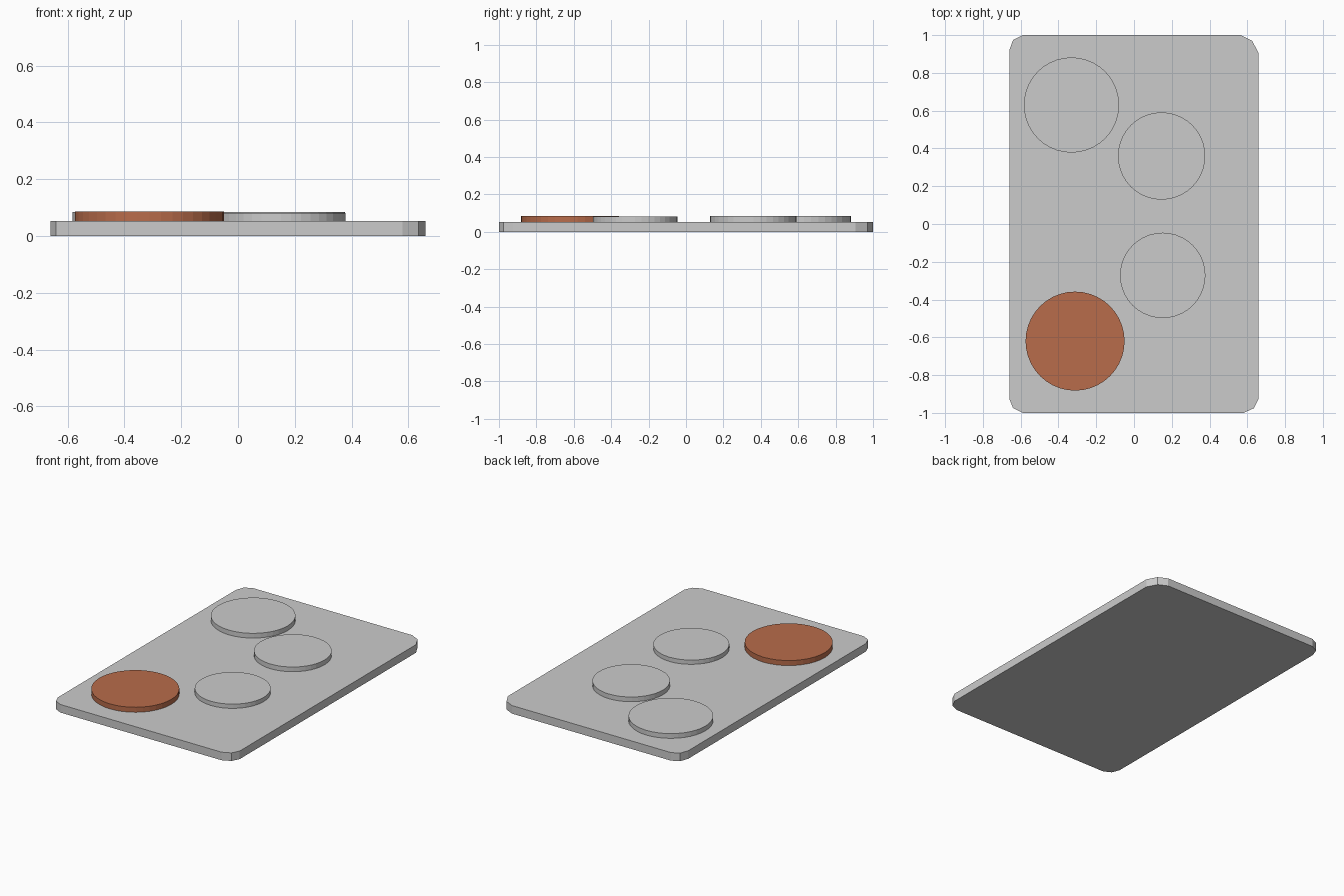
import bpy, bmesh

if "Cube" in bpy.data.objects:
    bpy.data.objects.remove(bpy.data.objects["Cube"])

SLAB_TOP = 0.053


def slab(name, outline, height):
    """Extrude a flat outline upward into a closed plate."""
    bm = bmesh.new()
    face = bm.faces.new([bm.verts.new((x, y, 0)) for x, y in outline])
    top = bmesh.ops.extrude_face_region(bm, geom=[face])["geom"]
    for v in top:
        if isinstance(v, bmesh.types.BMVert):
            v.co.z = height
    bmesh.ops.recalc_face_normals(bm, faces=bm.faces)
    mesh = bpy.data.meshes.new(name)
    bm.to_mesh(mesh)
    bm.free()
    obj = bpy.data.objects.new(name, mesh)
    bpy.context.collection.objects.link(obj)
    return obj


def disc(name, x, y, radius, top):
    """Low round plate resting on the slab."""
    low = SLAB_TOP - 0.003
    bpy.ops.mesh.primitive_cylinder_add(vertices=40, radius=radius, depth=top - low,
                                        location=(x, y, (top + low) / 2))
    obj = bpy.context.object
    obj.name = name
    return obj


# Cooktop plate with slightly uneven clipped corners
slab("cooktop_plate", [
    (-0.66, -0.925), (-0.64, -0.975), (-0.59, -1.0),
    (0.58, -1.0), (0.635, -0.975), (0.66, -0.925),
    (0.66, 0.905), (0.625, 0.97), (0.565, 1.0),
    (-0.59, 1.0), (-0.64, 0.975), (-0.66, 0.92)], SLAB_TOP)

# Cold burners
disc("burner_back_left", -0.331, 0.63, 0.252, 0.084)
disc("burner_back_right", 0.146, 0.36, 0.231, 0.084)
disc("burner_front_right", 0.152, -0.272, 0.226, 0.081)

# Hot burner
hot = disc("burner_front_left", -0.312, -0.62, 0.262, 0.086)
mat = bpy.data.materials.new("hot_orange")
mat.diffuse_color = (0.48, 0.15, 0.07, 1)
mat.use_nodes = True
mat.node_tree.nodes["Principled BSDF"].inputs["Base Color"].default_value = mat.diffuse_color
hot.data.materials.append(mat)
